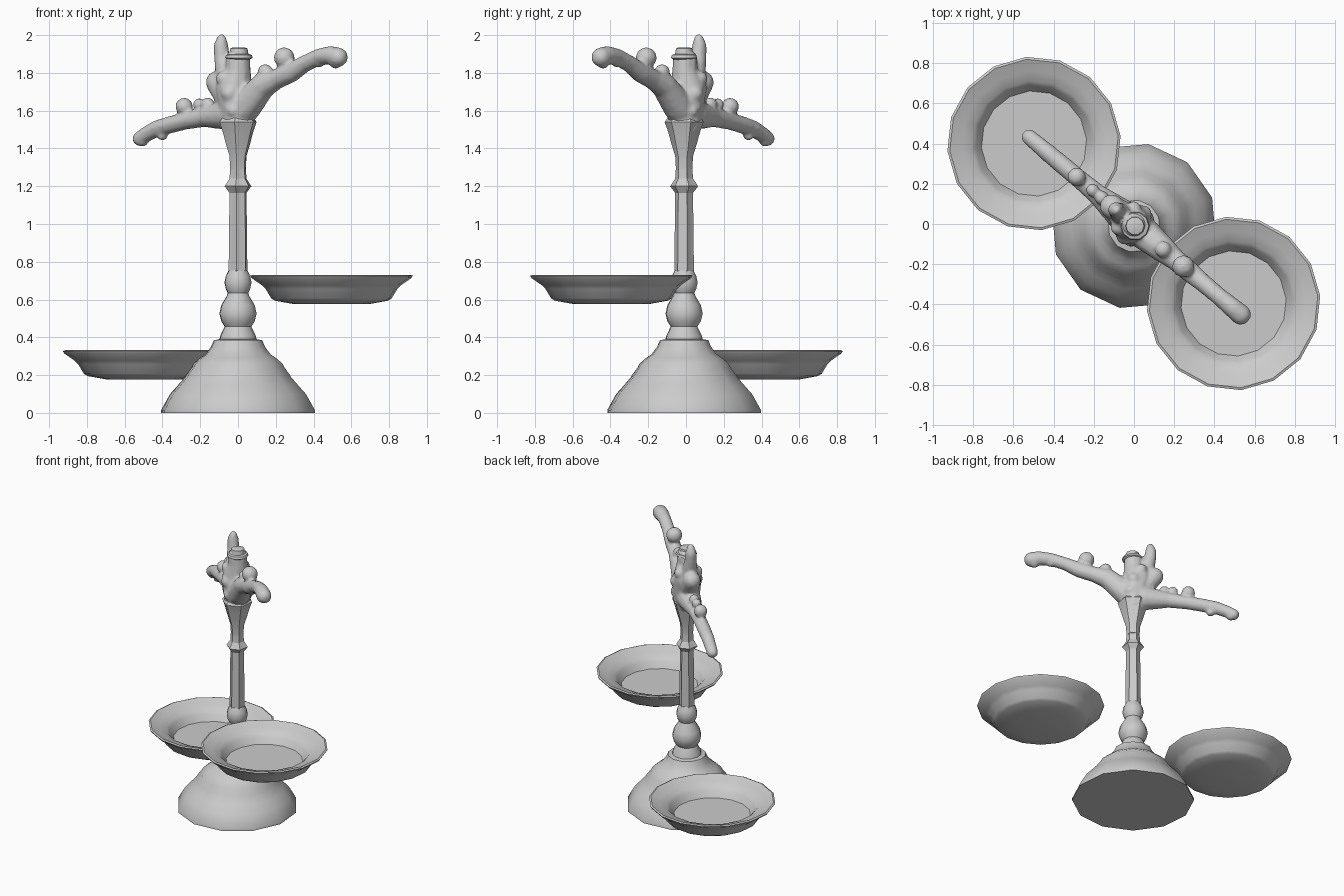
import bpy, bmesh, math
from mathutils import Vector, Matrix

if "Cube" in bpy.data.objects:
    bpy.data.objects.remove(bpy.data.objects["Cube"])

grey = bpy.data.materials.new("stone grey")
grey.use_nodes = True
grey.diffuse_color = (0.6, 0.6, 0.6, 1)
grey.node_tree.nodes["Principled BSDF"].inputs["Base Color"].default_value = (0.6, 0.6, 0.6, 1)

BEAM = math.radians(-40)          # heading of the beam seen from above
RUN = math.cos(BEAM)


def finish(name, bm, angle=42):
    mesh = bpy.data.meshes.new(name)
    bmesh.ops.recalc_face_normals(bm, faces=bm.faces)
    bm.to_mesh(mesh)
    bm.free()
    mesh.materials.append(grey)
    obj = bpy.data.objects.new(name, mesh)
    bpy.context.collection.objects.link(obj)
    bpy.ops.object.select_all(action='DESELECT')
    obj.select_set(True)
    bpy.context.view_layer.objects.active = obj
    bpy.ops.object.shade_smooth_by_angle(angle=math.radians(angle))
    return obj


def lathe(name, profile, sides, turn=0, centre=(0, 0, 0), flute=1.0, angle=42):
    """Turn a radius/height profile; flute scales every second rib."""
    bm = bmesh.new()
    rings = []
    for r, z in profile:
        ring = []
        for i in range(sides):
            a = math.radians(turn) + math.tau * i / sides
            k = r * (flute if i % 2 else 1)
            ring.append(bm.verts.new((k * math.cos(a), k * math.sin(a), z)))
        rings.append(ring)
    for low, high in zip(rings, rings[1:]):
        for i in range(sides):
            j = (i + 1) % sides
            bm.faces.new((low[i], low[j], high[j], high[i]))
    bm.faces.new(rings[0])
    bm.faces.new(rings[-1])
    obj = finish(name, bm, angle)
    obj.location = centre
    return obj


def blob(bm, x, y, z, r):
    bmesh.ops.create_icosphere(bm, subdivisions=2, radius=r,
                               matrix=Matrix.Translation((x / RUN, y, z)))


def limb(bm, points, steps=7):
    """Chain of overlapping balls along a path of (x, z, radius)."""
    for a, b in zip(points, points[1:]):
        for i in range(steps + 1):
            x, z, r = Vector(a).lerp(Vector(b), i / steps)
            blob(bm, x, 0, z, r)


def sculpt(name, bm):
    obj = finish(name, bm, 60)
    remesh = obj.modifiers.new("merge", 'REMESH')
    remesh.mode = 'VOXEL'
    remesh.voxel_size = 0.011
    remesh.use_smooth_shade = True
    smooth = obj.modifiers.new("soften", 'SMOOTH')
    smooth.iterations = 3
    obj.rotation_euler.z = BEAM
    obj.location.y = -0.005
    return obj


# Stepped bell foot
AXIS = (0, -0.01, 0)
lathe("foot", [(.413, 0), (.413, .015), (.365, .1), (.32, .15), (.285, .19), (.28, .2),
               (.25, .24), (.24, .26), (.205, .29), (.175, .31), (.145, .35), (.13, .385),
               (.1, .39), (.095, .41), (.07, .46)], 12, 20, AXIS)

# Turned knobs above the foot
lathe("knobs", [(.07, .455), (.09, .485), (.1, .525), (.09, .57), (.06, .62), (.055, .635),
                (.065, .655), (.073, .69), (.065, .725), (.05, .755)], 12, 20, AXIS)

# Ribbed column with a pointed collar
lathe("column", [(.053, .74), (.048, 1.15), (.048, 1.165), (.075, 1.2), (.048, 1.24),
                 (.044, 1.3), (.046, 1.4)], 12, 20, AXIS, .82, 25)

# Flared capital
lathe("capital", [(.044, 1.29), (.048, 1.36), (.07, 1.43), (.078, 1.46), (.09, 1.5),
                  (.105, 1.54), (.09, 1.56)], 12, 20, AXIS, .9)

# Carved beam: raised left arm, lowered right arm, crest in the middle
bm = bmesh.new()
limb(bm, [(.04, 1.62, .085), (.13, 1.73, .07), (.2, 1.765, .055), (.28, 1.8, .053),
          (.35, 1.847, .046), (.43, 1.885, .045), (.49, 1.893, .05), (.53, 1.883, .053)])
limb(bm, [(.52, 1.87, .045), (.515, 1.85, .03)])
limb(bm, [(-.05, 1.58, .085), (-.18, 1.565, .053), (-.28, 1.545, .047), (-.36, 1.525, .047),
          (-.43, 1.505, .045), (-.49, 1.472, .042), (-.52, 1.452, .04)])
limb(bm, [(-.52, 1.45, .036), (-.505, 1.44, .032)])
# scroll bumps and drops on the arms
for x, z, r in [(.245, 1.88, .057), (.145, 1.805, .043), (.43, 1.855, .028),
                (-.285, 1.622, .048), (-.205, 1.632, .035), (-.16, 1.635, .037),
                (-.4, 1.47, .03)]:
    blob(bm, x, 0, z, r)
# trunk, shoulders, head and horn
limb(bm, [(0, 1.53, .09), (0, 1.62, .1), (-.02, 1.72, .1), (0, 1.8, .07), (0, 1.87, .066)])
limb(bm, [(-.05, 1.66, .07), (-.11, 1.75, .062)])
limb(bm, [(-.06, 1.78, .06), (-.085, 1.88, .043), (-.09, 1.94, .04), (-.087, 1.98, .026)])
for side in (-1, 1):
    blob(bm, 0, side * .07, 1.69, .045)
    blob(bm, -.04, side * .06, 1.77, .04)
    blob(bm, .02, side * .07, 1.6, .035)
sculpt("beam", bm)

# Brim around the head
cap = lathe("head_brim", [(.05, 1.865), (.073, 1.88), (.068, 1.895), (.05, 1.9),
                          (.045, 1.93), (.03, 1.935)], 10, 0, (.005, -.01, 0))

# Two dishes, the left one high and the right one low
DISH = [(.2, 0), (.3, .018), (.32, .03), (.35, .08), (.37, .1), (.425, .138), (.432, .15),
        (.42, .155), (.36, .13), (.31, .112), (.29, .09), (.262, .045)]
for name, x, y, z in [("left_dish", .495, -.395, .576), ("right_dish", -.497, .4, .177)]:
    lathe(name, DISH, 16, 5, (x, y, z))
